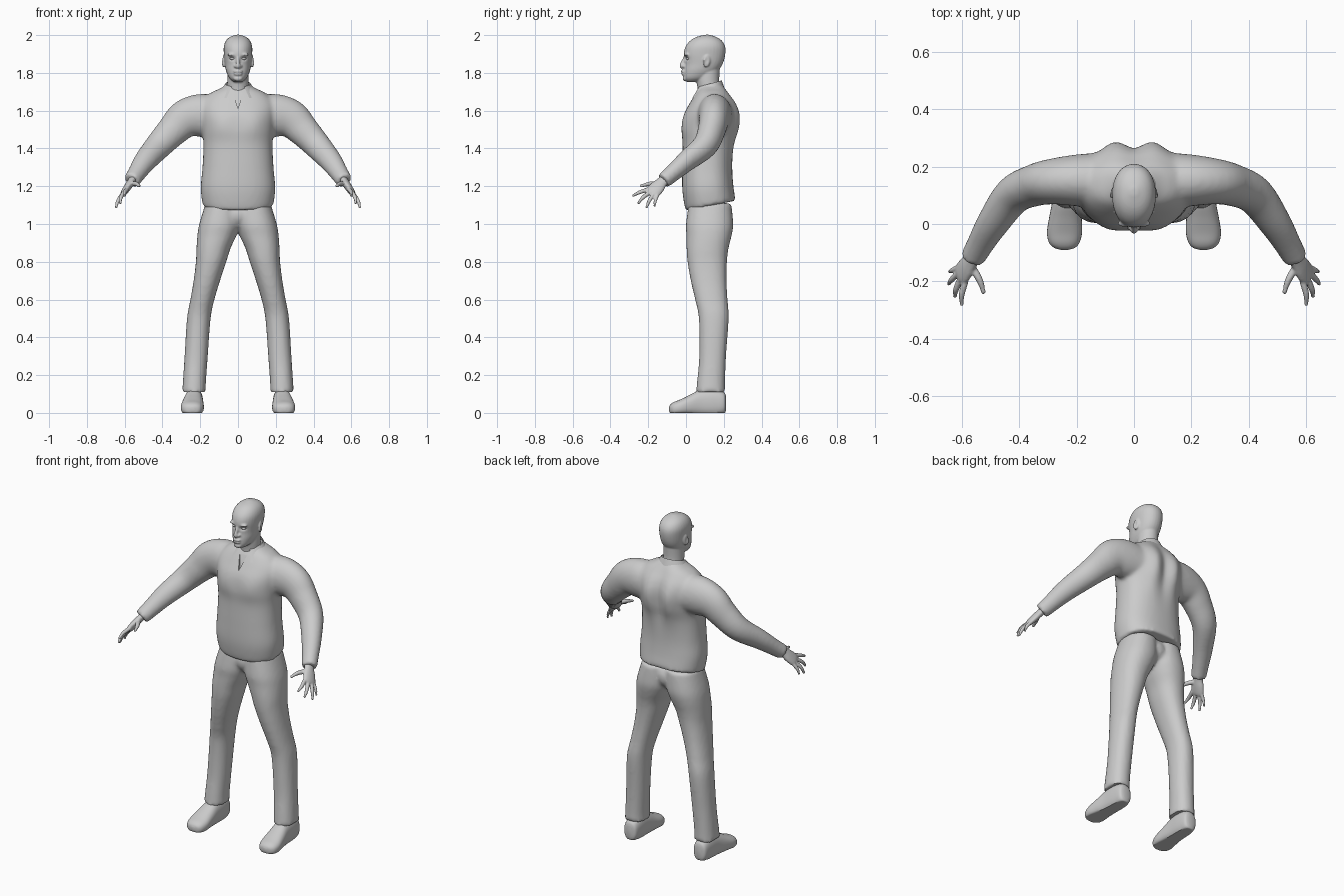
import bpy, bmesh, math
from mathutils import Vector, Matrix

if "Cube" in bpy.data.objects:
    bpy.data.objects.remove(bpy.data.objects["Cube"])

X, Y, Z = Vector((1, 0, 0)), Vector((0, 1, 0)), Vector((0, 0, 1))
grey = bpy.data.materials.new("plain grey")
grey.diffuse_color = (0.6, 0.6, 0.6, 1)
grey.use_nodes = True
grey.node_tree.nodes["Principled BSDF"].inputs["Base Color"].default_value = grey.diffuse_color


def spline(rows, n):
    """Catmull-Rom through rows of numbers, n steps per span."""
    out = []
    for i in range(len(rows) - 1):
        p = [rows[max(0, min(len(rows) - 1, i + k))] for k in (-1, 0, 1, 2)]
        for s in range(n):
            t = s / n
            out.append([b + .5 * t * (c - a + t * (2*a - 5*b + 4*c - d + t * (3*(b - c) + d - a)))
                        for a, b, c, d in zip(*p)])
    return out + [list(rows[-1])]


def loft(bm, rows, side=X, axis=None, power=2.0, seg=32, n=5, sx=1):
    """Skin of rings (x, y, z, half width along side, half depth)."""
    rows = spline(rows, n)
    rings = []
    for i, r in enumerate(rows):
        c = Vector(r[:3])
        ax = axis or (Vector(rows[min(i + 1, len(rows) - 1)][:3]) - Vector(rows[max(i - 1, 0)][:3])).normalized()
        u = (side - ax * side.dot(ax)).normalized()
        v = ax.cross(u)
        ring = []
        for k in range(seg):
            a = 2 * math.pi * k / seg
            ca, sa = math.cos(a), math.sin(a)
            q = c + u * (max(r[3], .001) * math.copysign(abs(ca) ** (2 / power), ca)) \
                  + v * (max(r[4], .001) * math.copysign(abs(sa) ** (2 / power), sa))
            ring.append(bm.verts.new((q.x * sx, q.y, q.z)))
        rings.append(ring)
    for a, b in zip(rings, rings[1:]):
        for k in range(seg):
            bm.faces.new((a[k], a[(k + 1) % seg], b[(k + 1) % seg], b[k]))
    bm.faces.new(rings[0])
    bm.faces.new(rings[-1])


def stack(rows):
    """(z, front y, back y, x inner, x outer) to horizontal loft rings."""
    return [((a + b) / 2, (f + k) / 2, z, (b - a) / 2, (k - f) / 2) for z, f, k, a, b in rows]


def blob(bm, c, r, rot=Matrix()):
    bmesh.ops.create_uvsphere(bm, u_segments=20, v_segments=12, radius=1,
                              matrix=Matrix.Translation(c) @ rot @ Matrix.Diagonal((*r, 1)))


def finish(name, bm, voxel=0, smooth=4, shape=None, cutter=None, angle=50):
    bmesh.ops.recalc_face_normals(bm, faces=bm.faces)
    me = bpy.data.meshes.new(name)
    bm.to_mesh(me)
    bm.free()
    ob = bpy.data.objects.new(name, me)
    bpy.context.collection.objects.link(ob)
    if voxel:
        m = ob.modifiers.new("merge", 'REMESH')
        m.mode, m.voxel_size = 'VOXEL', voxel
        m = ob.modifiers.new("soften", 'SMOOTH')
        m.factor, m.iterations = .5, smooth
    if cutter:
        m = ob.modifiers.new("cut", 'BOOLEAN')
        m.operation, m.object = 'DIFFERENCE', cutter
    if ob.modifiers:
        ev = ob.evaluated_get(bpy.context.evaluated_depsgraph_get())
        ob.data = bpy.data.meshes.new_from_object(ev)
        ob.modifiers.clear()
    if shape:
        for v in ob.data.vertices:
            shape(v.co)
    ob.data.materials.clear()
    ob.data.materials.append(grey)
    bpy.ops.object.select_all(action='DESELECT')
    ob.select_set(True)
    bpy.context.view_layer.objects.active = ob
    bpy.ops.object.shade_smooth_by_angle(angle=math.radians(angle))
    return ob


def bump(d, w):
    return math.exp(-(d / w) ** 2)


# neck opening cutter: a V-shaped wedge
bm = bmesh.new()
tri = [(-.05, 1.78), (.05, 1.78), (0, 1.61)]
front = [bm.verts.new((x, -.15, z)) for x, z in tri]
back = [bm.verts.new((x, .085 if z > 1.7 else .02, z)) for x, z in tri]
bm.faces.new(front)
bm.faces.new(back)
for i in range(3):
    j = (i + 1) % 3
    bm.faces.new((front[i], front[j], back[j], back[i]))
wedge = finish("neck_opening_cutter", bm)
wedge.hide_render = True

# shirt: torso and sleeves merged
bm = bmesh.new()
torso = [(1.095, 0, .262, .185), (1.13, -.01, .258, .192), (1.2, -.02, .25, .197), (1.3, -.02, .245, .188),
         (1.42, -.018, .25, .183), (1.5, -.022, .265, .19), (1.58, -.01, .27, .2), (1.64, .02, .255, .195),
         (1.69, .05, .225, .15), (1.72, .07, .205, .09), (1.74, .08, .19, .06)]
loft(bm, stack([(z, f, b, -w, w) for z, f, b, w in torso]), axis=Z, power=2.35, seg=48)
for v in bm.verts:  # hem rises toward the back
    v.co.z += .2 * (v.co.y - .12) * max(0, min(1, (1.25 - v.co.z) / .155))
sleeve = [(.1, .15, 1.57, .10, .11), (.2, .152, 1.575, .09, .113), (.28, .148, 1.555, .08, .102),
          (.345, .135, 1.495, .073, .085), (.42, .1, 1.415, .066, .072), (.49, .005, 1.335, .054, .06),
          (.535, -.07, 1.27, .045, .049), (.563, -.12, 1.228, .042, .044)]
for s in (1, -1):
    loft(bm, sleeve, side=Y, sx=s)


def shirt_shape(c):  # shoulder blades, spine groove and chest
    if c.y > .15 and abs(c.x) < .22:
        c.y += (.02 * bump(abs(c.x) - .07, .045) - .008 * bump(c.x, .03)) * bump(c.z - 1.54, .13)
    elif c.y < .06 and abs(c.x) < .2:
        c.y -= .008 * bump(abs(c.x) - .09, .06) * bump(c.z - 1.53, .07)


finish("shirt", bm, .011, 5, shirt_shape, wedge)

# collar: flared band with pointed front ends
bm = bmesh.new()
N, pairs = 40, []
for i in range(N + 1):
    t = math.radians(30 + 300 * i / N)
    back = .5 - .5 * math.cos(t)
    tip = bump(min(i, N - i), 4)
    s, c = math.sin(t), -math.cos(t)
    top = (.066 * s, .125 + .064 * c, 1.725 + .035 * back)
    low = ((.1 + .02 * tip) * s, .125 + (.084 + .022 * tip) * c, 1.685 + .02 * back - .02 * tip)
    pairs.append([bm.verts.new(p) for p in (top, low)])
for a, b in zip(pairs, pairs[1:]):
    bm.faces.new((a[0], b[0], b[1], a[1]))
bmesh.ops.solidify(bm, geom=bm.faces[:], thickness=.008)
finish("collar", bm)

# trousers: two legs and seat merged
bm = bmesh.new()
leg = [(1.11, .015, .24, -.01, .172), (1.0, 0, .25, -.01, .205), (.94, .002, .242, .008, .215),
       (.87, .003, .225, .04, .22), (.8, .008, .217, .062, .223), (.7, .025, .215, .095, .235),
       (.6, .048, .22, .125, .252), (.5, .068, .226, .145, .27), (.3, .07, .212, .16, .283),
       (.16, .058, .207, .17, .292), (.11, .053, .208, .17, .296)]
for s in (1, -1):
    loft(bm, stack(leg), axis=Z, power=2.2, sx=s)
blob(bm, (0, .125, 1.05), (.11, .112, .09))
finish("trousers", bm, .011, 4)

# shoes: flat-bottomed lofts from heel to toe
for s, n in ((1, "left"), (-1, "right")):
    bm = bmesh.new()
    shoe = [(.233, .212, .05, .02, .035), (.233, .2, .052, .04, .058), (.233, .15, .055, .047, .075),
            (.235, .08, .052, .05, .072), (.239, .02, .04, .057, .055), (.242, -.03, .028, .061, .043),
            (.243, -.065, .022, .053, .035), (.242, -.083, .02, .036, .024), (.242, -.09, .02, .012, .01)]
    loft(bm, shoe, axis=-Y, power=2.4, sx=s)
    for v in bm.verts:
        v.co.z = max(v.co.z, 0)
    finish(n + "_shoe", bm)

# hands: wrist, palm, four fingers and a thumb
across = Vector((-.025, -.055, .035)).normalized()
fingers = [((.588, -.2, 1.183), (.6, -.245, 1.168), (.6, -.278, 1.152), .0105),
           ((.603, -.19, 1.168), (.62, -.228, 1.14), (.623, -.25, 1.113), .0105),
           ((.612, -.172, 1.158), (.636, -.195, 1.122), (.645, -.208, 1.09), .01),
           ((.614, -.152, 1.153), (.634, -.162, 1.125), (.642, -.166, 1.098), .009),
           ((.565, -.15, 1.213), (.538, -.195, 1.212), (.525, -.235, 1.202), .012)]
for s, n in ((1, "left"), (-1, "right")):
    bm = bmesh.new()
    loft(bm, [(.545, -.09, 1.253, .03, .022), (.565, -.125, 1.224, .03, .02), (.583, -.15, 1.197, .039, .02),
              (.6, -.173, 1.172, .041, .017), (.608, -.184, 1.16, .034, .012)], side=across, sx=s)
    for a, b, c, r in fingers:
        root = Vector(a).lerp(Vector((.585, -.15, 1.195)), .4)
        loft(bm, [(*root, r, r), (*a, r * 1.1, r * 1.1), (*b, r, r), (*c, r * .6, r * .6)],
             side=across, seg=12, sx=s)
        blob(bm, (c[0] * s, c[1], c[2]), (r * .75,) * 3)
    finish(n + "_hand", bm, .0045, 2)

# head: skull, jaw, neck and facial features merged
bm = bmesh.new()
skull = [(1.752, .004, .07, .022), (1.772, -.012, .12, .046), (1.81, -.012, .168, .063), (1.85, -.007, .195, .07),
         (1.9, -.012, .208, .075), (1.94, -.002, .207, .075), (1.97, .022, .19, .064), (1.99, .055, .16, .043),
         (2.002, .1, .125, .012)]
loft(bm, stack([(z, f, b, -w, w) for z, f, b, w in skull]), axis=Z, power=2.15)
neck = [(1.58, .06, .19, .06), (1.7, .062, .182, .058), (1.76, .055, .176, .057), (1.83, .05, .18, .055)]
loft(bm, stack([(z, f, b, -w, w) for z, f, b, w in neck]), axis=Z)
loft(bm, [(0, -.002, 1.885, .008, .01), (0, -.016, 1.855, .009, .012), (0, -.022, 1.836, .013, .012),
          (0, -.014, 1.828, .012, .008)], seg=16)
blob(bm, (0, -.014, 1.808), (.026, .013, .008))
blob(bm, (0, -.012, 1.794), (.023, .013, .008))
blob(bm, (0, -.006, 1.77), (.024, .012, .014))
for s in (1, -1):
    blob(bm, (s * .014, -.012, 1.835), (.009, .01, .008))
    blob(bm, (s * .031, .003, 1.897), (.026, .014, .008))
    blob(bm, (s * .076, .11, 1.862), (.008, .02, .034), Matrix.Rotation(s * .35, 4, 'Z') @ Matrix.Rotation(-.2, 4, 'X'))


def face_shape(c):  # eye sockets and ear hollows
    if c.y < .05:
        c.y += .012 * bump(abs(c.x) - .03, .015) * bump(c.z - 1.876, .01)
    elif abs(c.x) > .074 and c.z < 1.9:
        c.x -= math.copysign(.006 * bump(c.y - .108, .01) * bump(c.z - 1.864, .018), c.x)


finish("head", bm, .005, 3, face_shape)

# eyes
for s, n in ((1, "left"), (-1, "right")):
    bm = bmesh.new()
    blob(bm, (s * .03, .013, 1.876), (.014, .013, .008))
    finish(n + "_eye", bm)
